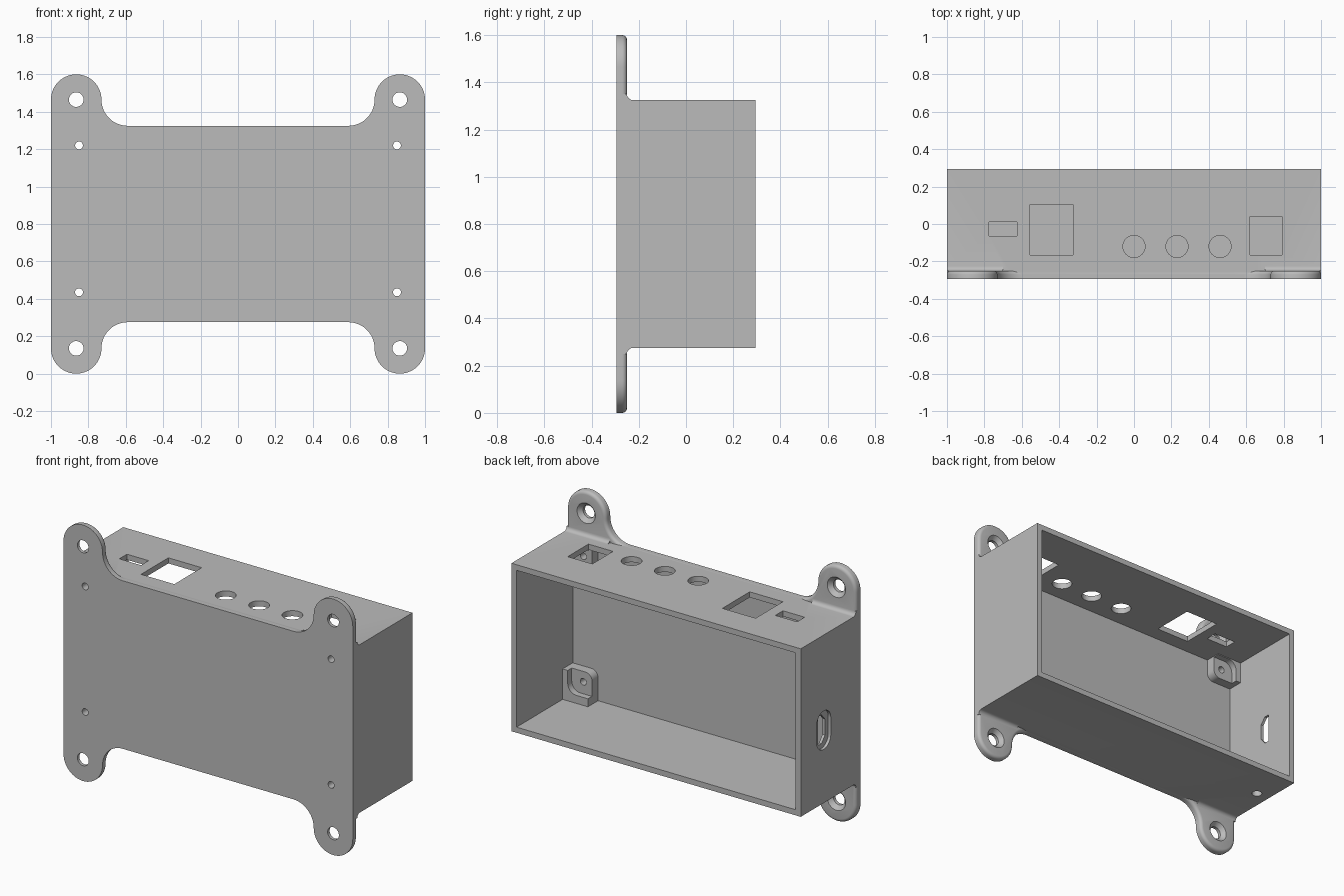
import bpy, bmesh
from math import sin, cos, radians

if "Cube" in bpy.data.objects:
    bpy.data.objects.remove(bpy.data.objects["Cube"], do_unlink=True)

MID = 0.8            # middle height
HALF = 0.525         # half height of the box
FRONT, BACK = -0.295, 0.295
WALL = 0.035
EAR_X, EAR_Z, EAR_R = 0.865, 0.665, 0.135

grey = bpy.data.materials.new("plain grey")
grey.use_nodes = True
grey.diffuse_color = (0.5, 0.5, 0.5, 1)
grey.node_tree.nodes["Principled BSDF"].inputs["Base Color"].default_value = (0.5, 0.5, 0.5, 1)


def arc(cx, cy, r, start, end, n=16):
    angles = [radians(start + (end - start) * i / n) for i in range(n + 1)]
    return [(cx + r * cos(a), cy + r * sin(a)) for a in angles]


def rect(x0, x1, y0, y1):
    return [(x0, y0), (x1, y0), (x1, y1), (x0, y1)]


def rounded(x0, x1, y0, y1, r):
    return (arc(x1 - r, y1 - r, r, 0, 90, 8) + arc(x0 + r, y1 - r, r, 90, 180, 8)
            + arc(x0 + r, y0 + r, r, 180, 270, 8) + arc(x1 - r, y0 + r, r, 270, 360, 8))


def prism(name, points, axis, a, b, end_points=None, bevel=0):
    """Extrude a profile along an axis; end_points allows a taper."""
    def place(p, d):
        return {"x": (d, p[0], p[1]), "y": (p[0], d, p[1]), "z": (p[0], p[1], d)}[axis]
    bm = bmesh.new()
    low = [bm.verts.new(place(p, a)) for p in points]
    high = [bm.verts.new(place(p, b)) for p in end_points or points]
    bm.faces.new(low)
    top = bm.faces.new(high)
    for i in range(len(low)):
        j = (i + 1) % len(low)
        bm.faces.new((low[i], low[j], high[j], high[i]))
    bmesh.ops.recalc_face_normals(bm, faces=bm.faces)
    if bevel:
        bmesh.ops.bevel(bm, geom=list(top.edges), offset=bevel, segments=4,
                        profile=0.5, affect="EDGES")
    mesh = bpy.data.meshes.new(name)
    bm.to_mesh(mesh)
    bm.free()
    mesh.materials.append(grey)
    obj = bpy.data.objects.new(name, mesh)
    bpy.context.collection.objects.link(obj)
    return obj


def combine(target, tool, operation):
    mod = target.modifiers.new(tool.name, "BOOLEAN")
    mod.object, mod.operation, mod.solver = tool, operation, "EXACT"
    bpy.context.view_layer.objects.active = target
    bpy.ops.object.modifier_apply(modifier=mod.name)
    bpy.data.objects.remove(tool, do_unlink=True)


def cut(*args, **kw):
    combine(enclosure, prism("cutter", *args, **kw), "DIFFERENCE")


def add(*args, **kw):
    combine(enclosure, prism("addition", *args, **kw), "UNION")


# Box open at the back
enclosure = prism("enclosure", rect(-1, 1, MID - HALF, MID + HALF), "y", FRONT, BACK)

# Mounting plate with four rounded ears
sweep = EAR_Z - HALF
quarter = (arc(EAR_X - EAR_R - sweep, EAR_Z, sweep, 270, 360)
           + arc(EAR_X, EAR_Z, EAR_R, 180, 0, 28)[1:])
upper = quarter + [(-x, z) for x, z in reversed(quarter)]
right = quarter + [(x, -z) for x, z in reversed(quarter)]
outline = right + [(-x, -z) for x, z in right]
add([(x, MID + z) for x, z in outline], "y", FRONT, -0.25, bevel=0.02)

# Small fillets where the ears meet the box
for sx in (-1, 1):
    for sz in (-1, 1):
        f = 0.025
        curve = arc(-0.25 + f, HALF + f, f, 180, 270, 6)
        shape = [(-0.27, HALF + f), *curve, (-0.25 + f, HALF - 0.01), (-0.27, HALF - 0.01)]
        add([(y, MID + sz * z) for y, z in shape], "x", sx * 0.7, sx)

# Inner cavity
cut(rect(-1 + WALL, 1 - WALL, MID - HALF + WALL, MID + HALF - WALL), "y", FRONT + WALL, 0.5)

# Corner supports for a circuit board
BOARD_X, LOW, HIGH = 0.85, 0.435, 1.22
for sx in (-1, 1):
    for z, sz, wall in ((LOW, 1, MID - HALF), (HIGH, -1, MID + HALF)):
        ix, iz, r = BOARD_X - 0.06, z + sz * 0.065, 0.045
        corner = [(ix + r - r * cos(a), iz - sz * (r - r * sin(a)))
                  for a in [radians(15 * i) for i in range(7)]]
        outer = wall + sz * WALL / 2
        shape = [(ix, outer), *corner, (0.98, iz), (0.98, outer)]
        add([(sx * x, zz) for x, zz in shape], "y", -0.28, -0.16)

# Board seat in the supports
cut(rounded(-0.93, 0.93, 0.36, 1.285, 0.06), "y", -0.2, 0.0)

# Screw holes and countersunk ear holes
for sx in (-1, 1):
    for z in (LOW, HIGH):
        cut(arc(sx * BOARD_X, z, 0.021, 0, 345, 23), "y", -0.4, -0.1)
    for sz in (-1, 1):
        ex, ez = sx * EAR_X, MID + sz * EAR_Z
        cut(arc(ex, ez, 0.039, 0, 352.5, 47), "y", -0.4, -0.1)
        cut(arc(ex, ez, 0.039, 0, 352.5, 47), "y", -0.275, -0.245,
            end_points=arc(ex, ez, 0.068, 0, 352.5, 47))

# Openings in the top wall
for x0, x1, y0, y1 in ((-0.775, -0.625, -0.065, 0.01),
                       (-0.555, -0.325, -0.165, 0.105),
                       (0.62, 0.79, -0.165, 0.04)):
    cut(rect(x0, x1, y0, y1), "z", 1.27, 1.5)
for x in (0, 0.23, 0.46):
    cut(arc(x, -0.12, 0.059, 0, 352.5, 47), "z", 1.27, 1.5)

# Round hole in the bottom wall
cut(arc(-0.91, 0.056, 0.03, 0, 345, 23), "z", 0.1, 0.33)

# Side port: rounded recess with a smaller shaped opening
SLOT_Y, SLOT_Z = 0.068, 0.73
cut(rounded(SLOT_Y - 0.07, SLOT_Y + 0.07, SLOT_Z - 0.12, SLOT_Z + 0.12, 0.069), "x", -1.1, -0.982)
port = [(0.1, -0.09), (0.1, 0.09), (0.065, 0.09), (0.03, 0.05), (0.03, -0.05), (0.065, -0.09)]
cut([(y, SLOT_Z + z) for y, z in port], "x", -1.1, -0.94)

# Smooth curved walls, keep crisp edges
bpy.ops.object.select_all(action="DESELECT")
enclosure.select_set(True)
bpy.context.view_layer.objects.active = enclosure
bpy.ops.object.shade_smooth_by_angle(angle=radians(30))
